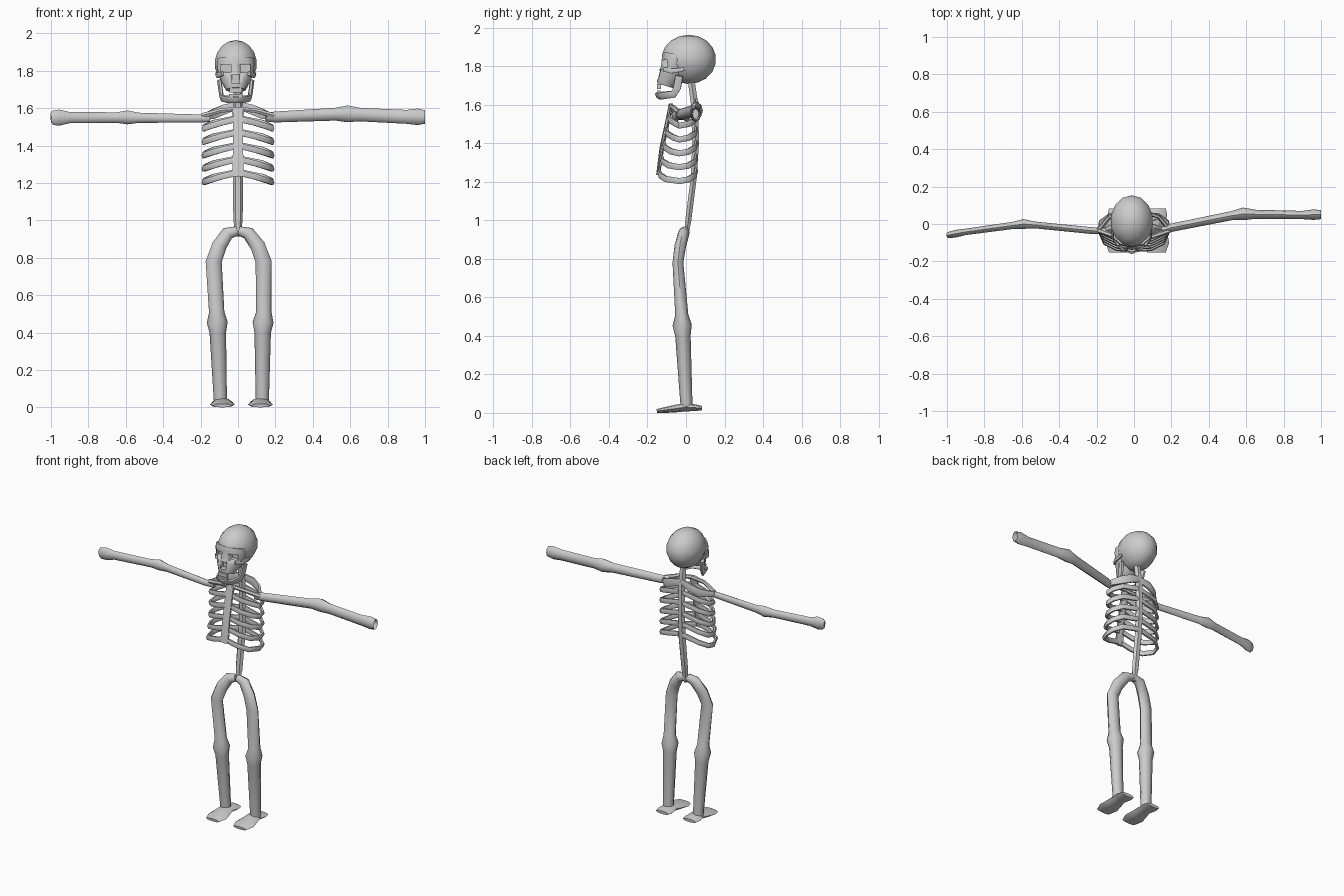
import bpy, bmesh, math
from mathutils import Vector

CX = -0.012  # the skull sits slightly off centre


def finish(bm, name, angle=50):
    bmesh.ops.recalc_face_normals(bm, faces=bm.faces)
    me = bpy.data.meshes.new(name)
    bm.to_mesh(me)
    bm.free()
    for p in me.polygons:
        p.use_smooth = True
    me.set_sharp_from_angle(angle=math.radians(angle))
    ob = bpy.data.objects.new(name, me)
    bpy.context.collection.objects.link(ob)
    return ob


def loft(name, pts, ref, n=8, caps=(True, True), turn=0.0):
    """Tube along (x, y, z, half width, half size along ref)."""
    bm = bmesh.new()
    ref = Vector(ref)
    P = [Vector(p[:3]) for p in pts]
    rings = []
    for i, p in enumerate(pts):
        t = (P[min(i + 1, len(P) - 1)] - P[max(i - 1, 0)]).normalized()
        side = t.cross(ref).normalized()
        up = side.cross(t)
        rings.append([bm.verts.new(P[i] + side * p[3] * math.cos(a) + up * p[4] * math.sin(a))
                      for a in [turn + 2 * math.pi * k / n for k in range(n)]])
    for r, s in zip(rings, rings[1:]):
        for k in range(n):
            bm.faces.new((r[k], r[(k + 1) % n], s[(k + 1) % n], s[k]))
    if caps[0]:
        bm.faces.new(rings[0])
    if caps[1]:
        bm.faces.new(rings[-1])
    return finish(bm, name)


def box(name, c, s):
    bm = bmesh.new()
    bmesh.ops.create_cube(bm, size=1)
    for v in bm.verts:
        v.co = Vector([c[i] + v.co[i] * s[i] for i in range(3)])
    return finish(bm, name, 30)


Y, Z = (0, 1, 0), (0, 0, 1)
Q = math.pi / 4

# Skull: rounded cranium and tapering face
bm = bmesh.new()
bmesh.ops.create_uvsphere(bm, u_segments=14, v_segments=9, radius=1)
for v in bm.verts:
    k = 1.0 if v.co.z > -0.2 else 0.95
    v.co = Vector((CX + v.co.x * 0.116 * k, 0.014 + v.co.y * 0.142, 1.836 + v.co.z * 0.128))
cranium = finish(bm, "cranium", 60)
face = loft("face", [(CX, -0.055, 1.865, 0.102, 0.066), (CX, -0.06, 1.835, 0.106, 0.066),
                     (CX, -0.065, 1.785, 0.098, 0.066), (CX, -0.08, 1.75, 0.082, 0.066),
                     (CX, -0.10, 1.715, 0.062, 0.056), (CX, -0.105, 1.698, 0.054, 0.046)], Y, 10, turn=math.pi / 10)

# Eye sockets and nose opening
cutters = [box("eye_cutter", (CX + s * 0.052, -0.12, 1.812), (0.055, 0.09, 0.042)) for s in (-1, 1)]
cutters.append(box("nose_cutter", (CX, -0.15, 1.755), (0.042, 0.08, 0.045)))
for c in cutters:
    c.hide_render = True
    c.hide_set(True)
    for ob in (cranium, face):
        m = ob.modifiers.new("opening", 'BOOLEAN')
        m.operation = 'DIFFERENCE'
        m.object = c
        m.solver = 'EXACT'

# Cheekbones
for s in (-1, 1):
    loft("cheekbone", [(CX + s * 0.07, -0.115, 1.785, 0.01, 0.013), (CX + s * 0.098, -0.075, 1.775, 0.01, 0.014),
                       (CX + s * 0.102, -0.01, 1.785, 0.008, 0.01)], Z, 6)

# Lower jaw as a U and the two front teeth blocks
half = [(0.088, -0.035, 1.75), (0.08, -0.045, 1.69), (0.074, -0.065, 1.655), (0.05, -0.125, 1.648)]
jaw = [(CX + x, y, z) for x, y, z in half] + [(CX, -0.145, 1.646)] + [(CX - x, y, z) for x, y, z in half[::-1]]
loft("lower_jaw", [(*p, 0.012, 0.022) for p in jaw], (0, -0.6, 0.8), 6)
box("upper_teeth", (CX, -0.14, 1.695), (0.066, 0.02, 0.024))
box("lower_teeth", (CX, -0.142, 1.668), (0.07, 0.018, 0.014))

# Spine, ending in a point
loft("spine", [(0, 0.025, 1.74, 0.022, 0.02), (0, 0.045, 1.6, 0.025, 0.022), (0, 0.05, 1.4, 0.026, 0.02),
               (0, 0.04, 1.22, 0.027, 0.018), (0, 0.012, 1.0, 0.025, 0.018), (0, 0.0, 0.915, 0.012, 0.012)], Y, 6)

# Breastbone
loft("breastbone", [(0, -0.078, 1.605, 0.035, 0.011), (0, -0.092, 1.53, 0.026, 0.012), (0, -0.125, 1.38, 0.027, 0.012),
                    (0, -0.145, 1.235, 0.032, 0.01)], Y, 4, turn=0)
loft("breastbone_plate", [(0, -0.082, 1.60, 0.036, 0.009), (0, -0.125, 1.38, 0.036, 0.009),
                          (0, -0.143, 1.24, 0.038, 0.009)], Y, 4, turn=Q)

# Five pairs of ribs
for i in range(5):
    z = 1.54 - 0.072 * i
    fy = -0.088 - 0.0125 * i
    for s in (-1, 1):
        path = [(0.015, fy, z), (0.09, fy + 0.004, z - 0.018), (0.155, fy + 0.035, z - 0.038),
                (0.184, -0.035, z - 0.048), (0.178, 0.012, z - 0.04), (0.13, 0.047, z - 0.018), (0.015, 0.052, z + 0.005)]
        loft("rib", [(s * x, y, zz, 0.011, 0.018) for x, y, zz in path], Z, 6)

# Collarbones and shoulder blades
for s in (-1, 1):
    loft("collarbone", [(0, -0.075, 1.595, 0.012, 0.014), (s * 0.09, -0.07, 1.588, 0.012, 0.013),
                        (s * 0.19, -0.035, 1.56, 0.014, 0.016)], Z, 6)
    loft("shoulder_blade", [(0, 0.05, 1.615, 0.014, 0.022), (s * 0.07, 0.058, 1.595, 0.012, 0.03),
                            (s * 0.13, 0.04, 1.57, 0.011, 0.03), (s * 0.19, -0.03, 1.55, 0.013, 0.018)], Z, 6)

# Arms with elbow and hand knobs
loft("left_arm", [(-0.15, -0.037, 1.546, 0.02, 0.014), (-0.22, -0.036, 1.545, 0.022, 0.018),
                  (-0.53, -0.005, 1.549, 0.027, 0.018), (-0.59, 0.0, 1.551, 0.037, 0.026),
                  (-0.65, -0.008, 1.55, 0.028, 0.019), (-0.9, -0.042, 1.55, 0.03, 0.017),
                  (-0.955, -0.052, 1.55, 0.043, 0.02), (-0.99, -0.059, 1.548, 0.038, 0.017),
                  (-1.0, -0.061, 1.547, 0.025, 0.012)], Y)
loft("right_arm", [(0.15, -0.035, 1.553, 0.024, 0.018), (0.2, -0.02, 1.553, 0.029, 0.022),
                   (0.52, 0.044, 1.568, 0.034, 0.024), (0.585, 0.054, 1.57, 0.045, 0.034),
                   (0.65, 0.052, 1.566, 0.036, 0.024), (0.9, 0.048, 1.554, 0.037, 0.022),
                   (0.96, 0.05, 1.554, 0.044, 0.028), (1.0, 0.05, 1.553, 0.036, 0.024)], Y, caps=(True, False))
loft("right_hand_hollow", [(0.998, 0.05, 1.553, 0.034, 0.022), (0.96, 0.05, 1.553, 0.026, 0.016)], Y, caps=(False, True))

# Legs arching out from the hip, with knee knobs: (x left, x right, y, z, half width, half depth)
leg = [(-0.005, 0.005, -0.008, 0.945, 0.024, 0.025), (-0.055, 0.055, -0.012, 0.932, 0.035, 0.03),
       (-0.1, 0.105, -0.03, 0.865, 0.04, 0.03), (-0.13, 0.137, -0.042, 0.78, 0.043, 0.028),
       (-0.114, 0.138, -0.022, 0.51, 0.041, 0.034), (-0.111, 0.134, -0.02, 0.455, 0.056, 0.05),
       (-0.108, 0.132, -0.016, 0.4, 0.044, 0.04), (-0.094, 0.13, 0.003, 0.03, 0.035, 0.031)]
for i, name in enumerate(("left_leg", "right_leg")):
    loft(name, [(p[i], *p[2:]) for p in leg], Y, 8)

# Feet: broad toes, narrow arch, broad heel
foot = [(-0.152, 0.01, 0.05, 0.01), (-0.1, 0.016, 0.068, 0.016), (-0.05, 0.023, 0.058, 0.02),
        (0.0, 0.03, 0.046, 0.022), (0.045, 0.027, 0.058, 0.018), (0.083, 0.025, 0.05, 0.011)]
for name, x in (("left_foot", -0.084), ("right_foot", 0.12)):
    loft(name, [(x, *p) for p in foot], Z, 8)
